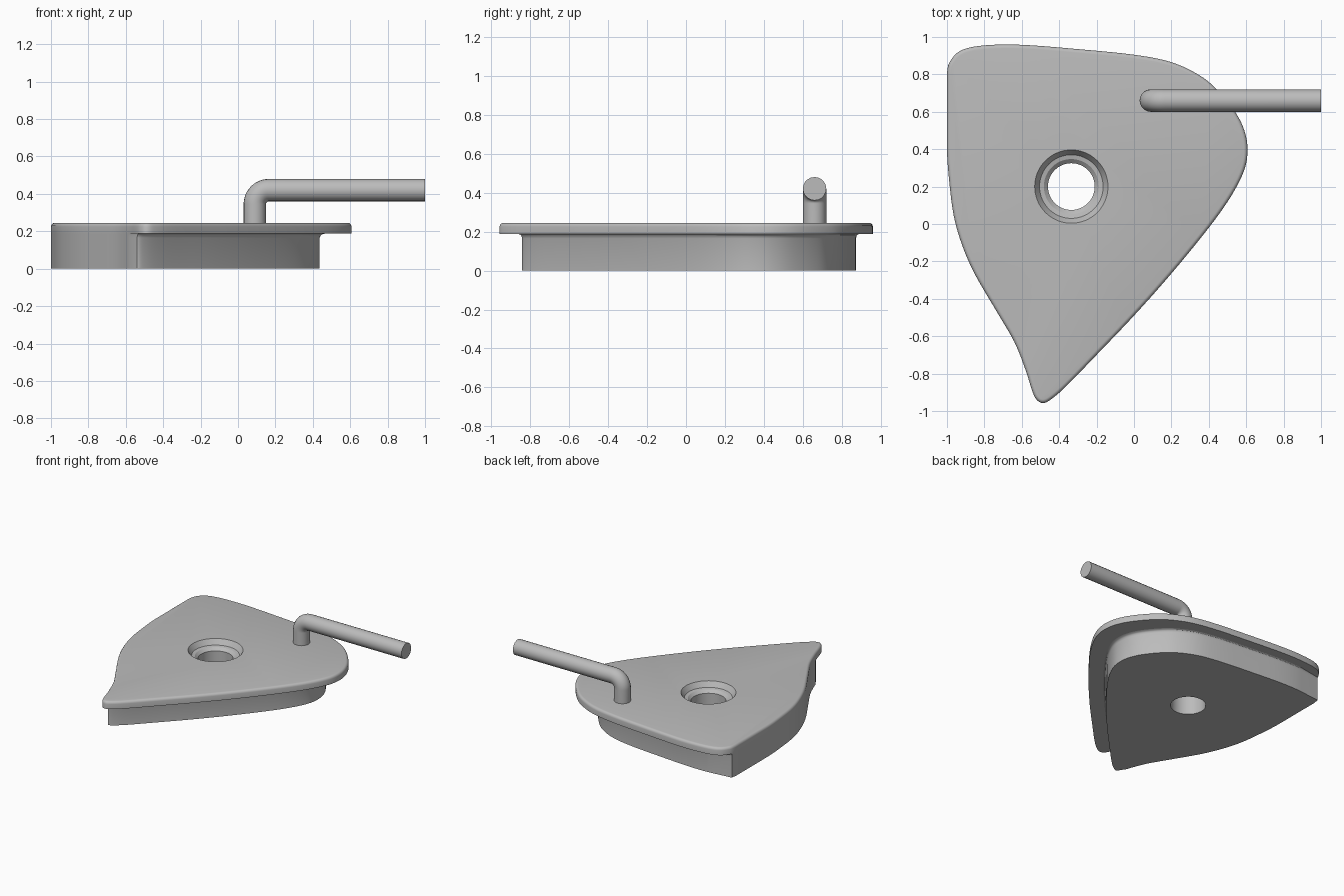
import bpy, bmesh, math
from mathutils import Vector

if "Cube" in bpy.data.objects:
    bpy.data.objects.remove(bpy.data.objects["Cube"])

grey = bpy.data.materials.new("plain grey")
grey.diffuse_color = (0.5, 0.5, 0.5, 1)
grey.use_nodes = True
grey.node_tree.nodes["Principled BSDF"].inputs["Base Color"].default_value = grey.diffuse_color

# Control points of the cover outline, counter-clockwise from the front tip
CTRL = [(-.485, -.957), (-.44, -.935), (-.36, -.865), (-.2, -.7), (0, -.49),
        (.2, -.265), (.4, -.02), (.52, .15), (.59, .29), (.607, .4), (.59, .5),
        (.54, .6), (.446, .716), (.35, .795), (.2, .865), (0, .905), (-.3, .935),
        (-.6, .958), (-.8, .955), (-.92, .93), (-.98, .875), (-1, .8), (-1, .6),
        (-1, .4), (-.99, .25), (-.965, .05), (-.92, -.11), (-.85, -.27),
        (-.73, -.475), (-.64, -.63), (-.58, -.78), (-.545, -.89), (-.52, -.94)]
STEP = 5


def smooth_loop(pts, n):
    """Closed Catmull-Rom curve through pts."""
    v = [Vector(p) for p in pts]
    m, out = len(v), []
    for i in range(m):
        a, b, c, d = v[i - 1], v[i], v[(i + 1) % m], v[(i + 2) % m]
        for j in range(n):
            t = j / n
            p = .5 * (2 * b + (c - a) * t + (2 * a - 5 * b + 4 * c - d) * t ** 2
                      + (3 * b - a - 3 * c + d) * t ** 3)
            out.append(Vector((max(p.x, -1), p.y)))
    return out


def inset(loop, d):
    out = []
    for i, p in enumerate(loop):
        t = (loop[(i + 1) % len(loop)] - loop[i - 1]).normalized()
        out.append(p + Vector((-t.y, t.x)) * d)
    return out


def loft(name, rings):
    """Skin a stack of (loop, z) rings and cap both ends."""
    bm = bmesh.new()
    rows = [[bm.verts.new((p[0], p[1], z)) for p in loop] for loop, z in rings]
    n = len(rows[0])
    for a, b in zip(rows, rows[1:]):
        for i in range(n):
            k = (i + 1) % n
            bm.faces.new((a[i], a[k], b[k], b[i]))
    bm.faces.new(rows[0][::-1])
    bm.faces.new(rows[-1])
    bmesh.ops.recalc_face_normals(bm, faces=bm.faces)
    me = bpy.data.meshes.new(name)
    bm.to_mesh(me)
    bm.free()
    ob = bpy.data.objects.new(name, me)
    bpy.context.collection.objects.link(ob)
    me.materials.append(grey)
    return ob


def activate(ob):
    bpy.ops.object.select_all(action='DESELECT')
    ob.select_set(True)
    bpy.context.view_layer.objects.active = ob


outline = smooth_loop(CTRL, STEP)


def body_loop(s):
    """Outline shrunk toward the left edge, which stays flush with the cover."""
    out = []
    for i, p in enumerate(outline):
        k = i / STEP
        if k <= 18:
            out.append(Vector((-1 + (p.x + 1) * s, .14 + (p.y - .14) * s)))
        elif 21 <= k <= 30:
            if k == 21:
                out.append(Vector((-.993, .85)))
            out.append(p)
    return out


# Cover plate with rounded upper edge
cover = loft("cover_plate", [(outline, .187), (outline, .225),
                             (inset(outline, .002), .233), (inset(outline, .007), .240),
                             (inset(outline, .013), .2435), (inset(outline, .02), .245)])

# Body below, with a small fillet under the cover
body = loft("body", [(body_loop(.894), 0), (body_loop(.894), .165),
                     (body_loop(.897), .177), (body_loop(.901), .183),
                     (body_loop(.91), .187)])

# Stepped through hole
profile = [(.125, -.1), (.125, .18), (.147, .2), (.17, .205), (.196, .245), (.196, .35)]
cutter = loft("hole_cutter", [
    ([(-.335 + r * math.cos(a * math.tau / 64), .2 + r * math.sin(a * math.tau / 64))
      for a in range(64)], z) for r, z in profile])
for ob in (cover, body):
    activate(ob)
    mod = ob.modifiers.new("hole", 'BOOLEAN')
    mod.operation, mod.solver, mod.object = 'DIFFERENCE', 'EXACT', cutter
    bpy.ops.object.modifier_apply(modifier=mod.name)
cutter.hide_render = True
bpy.data.objects.remove(cutter)

# Bent round lever
R = .075
path = [(.09, .66, .2)]
for j in range(13):
    a = math.pi / 2 * j / 12
    path.append((.09 + R - R * math.cos(a), .66, .42 - R + R * math.sin(a)))
path.append((1, .66, .42))
cu = bpy.data.curves.new("lever", 'CURVE')
cu.dimensions = '3D'
cu.bevel_depth = .06
cu.bevel_resolution = 8
cu.use_fill_caps = True
sp = cu.splines.new('POLY')
sp.points.add(len(path) - 1)
for pt, co in zip(sp.points, path):
    pt.co = (*co, 1)
lever = bpy.data.objects.new("lever", cu)
bpy.context.collection.objects.link(lever)
cu.materials.append(grey)
activate(lever)
bpy.ops.object.convert(target='MESH')

for ob in (cover, body, lever):
    activate(ob)
    bpy.ops.object.shade_smooth_by_angle(angle=math.radians(30))
